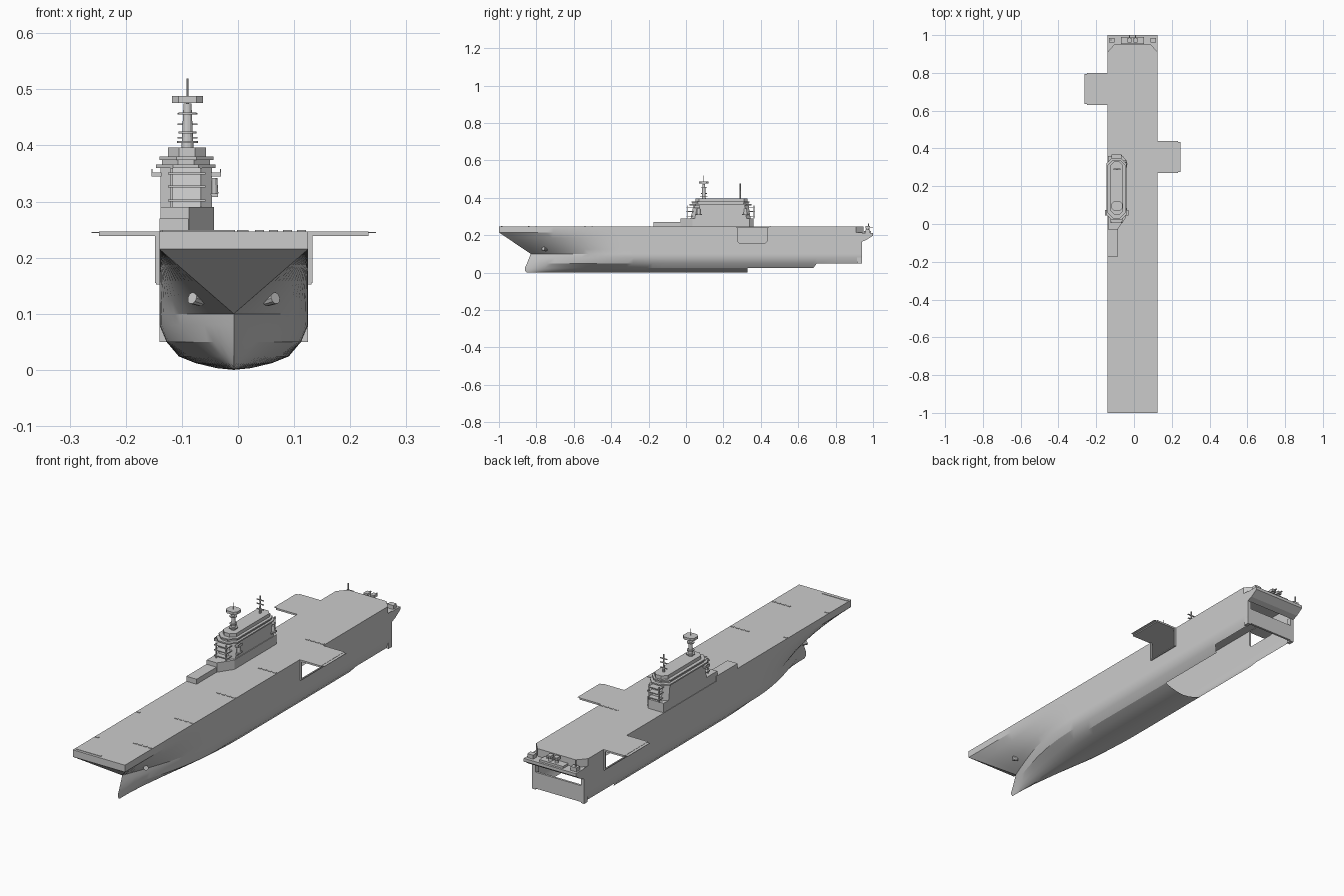
import bpy, bmesh, math

if "Cube" in bpy.data.objects:
    bpy.data.objects.remove(bpy.data.objects["Cube"])

CX, DECK = -0.0075, 0.247


def finish(name, bm, smooth=None):
    bmesh.ops.remove_doubles(bm, verts=bm.verts, dist=1e-5)
    bmesh.ops.recalc_face_normals(bm, faces=bm.faces)
    me = bpy.data.meshes.new(name)
    bm.to_mesh(me)
    bm.free()
    ob = bpy.data.objects.new(name, me)
    bpy.context.collection.objects.link(ob)
    if smooth:
        bpy.ops.object.select_all(action='DESELECT')
        ob.select_set(True)
        bpy.context.view_layer.objects.active = ob
        bpy.ops.object.shade_smooth_by_angle(angle=math.radians(smooth))
    return ob


def prism(name, pts, z0, z1, top=None):
    """Extrude an outline from z0 to z1, optionally to a different top outline."""
    bm = bmesh.new()
    lo = [bm.verts.new((x, y, z0)) for x, y in pts]
    hi = [bm.verts.new((x, y, z1)) for x, y in (top or pts)]
    n = len(pts)
    bm.faces.new(lo)
    bm.faces.new(hi)
    for i in range(n):
        bm.faces.new((lo[i], lo[(i + 1) % n], hi[(i + 1) % n], hi[i]))
    return finish(name, bm)


def box(name, x0, x1, y0, y1, z0, z1):
    return prism(name, [(x0, y0), (x1, y0), (x1, y1), (x0, y1)], z0, z1)


def cyl(name, x, y, z0, z1, r, r2=None, n=12):
    ring = lambda q: [(x + q * math.cos(2 * math.pi * i / n), y + q * math.sin(2 * math.pi * i / n)) for i in range(n)]
    return prism(name, ring(r), z0, z1, ring(r2 or r))


def house(x0, x1, y0, y1, c):
    """Outline with chamfered corners."""
    return [(x0 + c, y0), (x1 - c, y0), (x1, y0 + c), (x1, y1 - c),
            (x1 - c, y1), (x0 + c, y1), (x0, y1 - c), (x0, y0 + c)]


# hull shell: levels are (z, half beam, stem y, stem half width)
LEVELS = [(0.0, 0.0, -.85, 0), (.003, .03, -.855, 0), (.012, .068, -.862, 0), (.024, .098, -.862, 0), (.05, .12, -.85, 0),
          (.08, .1325, -.838, 0), (.10, .1325, -.83, 0)]
for z in (.125, .155, .185, .215):
    t = (z - .1) / .115
    LEVELS.append((z, .1325, -.83 - .17 * t, .1325 * t))
LEVELS.append((DECK, .1325, -1.0, .1325))
NB = 24
AFT = [.27, .33, .44, .63, .68, .70, .80, .91, .94]
bm = bmesh.new()
grid = {}
for s in (-1, 1):
    for k, (z, b, y0, h0) in enumerate(LEVELS):
        yfull = -.1 if z < .05 else -.3
        for i in range(NB + 1 + len(AFT)):
            y = y0 * (1 - (i / NB)) if i <= NB else AFT[i - NB - 1]
            t = min(1, (y - y0) / (yfull - y0))
            h = h0 + (b - h0) * math.sin(t * math.pi / 2)
            grid[s, k, i] = bm.verts.new((CX + s * h, y, z))


def quad(vs):
    bm.faces.new(vs)


last = NB + len(AFT)
for k in range(len(LEVELS) - 1):
    z = LEVELS[k][0]
    for s in (-1, 1):
        for i in range(last):
            ya = -1 if i < NB else ([0] + AFT)[i - NB]
            lift = (ya >= .33 and z < .024) or (ya >= .70 and z < .05)
            opening = z >= .155 and ((s > 0 and .27 <= ya < .44) or (s < 0 and .63 <= ya < .80))
            notch = ya >= .91 and z >= .215
            if lift or opening or notch:
                continue
            if ya == .68 and z == .024:
                quad((grid[s, k, i], grid[s, k + 1, i + 1], grid[s, k + 1, i]))
                continue
            quad((grid[s, k, i], grid[s, k, i + 1], grid[s, k + 1, i + 1], grid[s, k + 1, i]))
    # bow plate closing the two sides
    if z >= .10:
        quad((grid[-1, k, 0], grid[1, k, 0], grid[1, k + 1, 0], grid[-1, k + 1, 0]))
bmesh.ops.dissolve_degenerate(bm, dist=1e-5, edges=bm.edges)
finish("hull", bm, 25)

XL, XR = CX - .1325, CX + .1325
# flight deck with clipped aft corners
prism("flight_deck", [(XL, -1), (XR, -1), (XR, .91), (XR - .035, .95), (XL + .035, .95), (XL, .91)], DECK - .006, DECK)
prism("aft_deck_wall", [(XL, .908), (XR, .908), (XR, .91), (XR - .035, .95), (XL + .035, .95), (XL, .91)], .205, DECK - .006)

# stern gallery overhang, gate and gate posts
bm = bmesh.new()
prof = [(.94, .165), (.965, .175), (1.0, .198), (1.0, .212), (.91, .212), (.91, .2), (.94, .2)]
a = [bm.verts.new((XL, y, z)) for y, z in prof]
b = [bm.verts.new((XR, y, z)) for y, z in prof]
bm.faces.new(a)
bm.faces.new(b)
for i in range(len(prof)):
    j = (i + 1) % len(prof)
    bm.faces.new((a[i], a[j], b[j], b[i]))
finish("stern_gallery", bm)
box("stern_gate", XL, XR, .93, .94, .055, .13)
for s in (-1, 1):
    x = CX + s * .124
    box("stern_post", x - .0085, x + .0085, .915, .94, .05, .17)
    box("gallery_locker", CX + s * .11 - .015, CX + s * .11 + .015, .96, .985, .212, .23)
    # deck gun pair at the stern
    gx = CX + s * .016
    cyl("gun_base", gx, .972, .212, .236, .009, .007)
    box("gun_mount", gx - .010, gx + .010, .96, .985, .236, .249)
    box("gun_barrel", gx - .002, gx + .002, .985, 1.0, .241, .245)
box("gun_platform", CX - .06, CX + .06, .952, .99, .212, .222)
cyl("stern_mast", XL + .018, .975, .23, .262, .003)

# aircraft elevators: platform, outer net and side guides
for s, edge, y0, y1 in ((-1, XL, .63, .80), (1, XR, .27, .44)):
    x = lambda d: edge + s * d
    box("elevator_platform", min(edge, x(.108)), max(edge, x(.108)), y0, y1, .239, DECK)
    box("elevator_net", min(x(.108), x(.121)), max(x(.108), x(.121)), y0 + .005, y1 - .005, .244, .246)
    for y in (y0 + .003, y1 - .003):
        box("elevator_guide", min(edge, x(.008)), max(edge, x(.008)), y - .003, y + .003, .155, .24)
        d = .016 if y < (y0 + y1) / 2 else -.016
        bm = bmesh.new()
        bm.faces.new([bm.verts.new((edge, yy, zz)) for yy, zz in ((y, .155), (y + d, .155), (y, .171))])
        finish("opening_corner", bm)
    box("opening_sill", min(edge, x(.006)), max(edge, x(.006)), y0, y1, .152, .157)

# anchors
for s in (-1, 1):
    ob = cyl("anchor", 0, 0, -.012, .012, .009, .011, 10)
    ob.rotation_euler = (math.radians(75), 0, s * math.radians(45))
    ob.location = (CX + s * .066, -.755, .125)

# island: low forward house, angled base, tower, bridge and roof house
box("island_low_house", -.14, -.088, -.175, -.02, DECK, .27)
prism("island_base", [(-.138, -.03), (-.087, -.03), (-.043, .035), (-.043, .34), (-.06, .36), (-.138, .36)], DECK, .29)
prism("island_tower", house(-.138, -.046, .025, .345, .022), .29, .36, house(-.138, -.046, .04, .335, .022))
prism("bridge", house(-.146, -.04, .02, .35, .03), .36, .366)
prism("bridge_windows", house(-.135, -.05, .035, .335, .028), .366, .374)
prism("bridge_roof", house(-.14, -.044, .03, .34, .03), .374, .38)
prism("roof_house", house(-.125, -.057, .05, .33, .02), .38, .396)
for s, x in ((-1, -.145), (1, -.039)):
    box("bridge_wing", x - .009, x + .009, .045, .075, .345, .352)
    box("bridge_wing_rail", x + s * .008 - .001, x + s * .008 + .001, .045, .075, .345, .358)
# stacked balconies fore and aft, side sponsons
for z in (.30, .325, .348):
    box("front_balcony", -.125, -.058, .004, .04, z, z + .004)
    box("aft_balcony", -.12, -.065, .33, .368, z, z + .004)
for y in (.01, .363):
    for x in (-.118, -.066):
        box("balcony_post", x - .002, x + .002, y - .002, y + .002, .29, .36)
for y in (.05, .30):
    box("side_sponson", -.06, -.036, y, y + .035, .308, .314)
    cyl("side_dome", -.045, y + .018, .314, .342, .010, .008)

# main mast with platforms and radar
MX, MY = -.09, .095
cyl("main_mast", MX, MY, .39, .475, .011, .007)
for z, r in ((.404, .019), (.421, .016), (.455, .016)):
    cyl("mast_platform", MX, MY, z, z + .004, r)
prism("radar_head", house(MX - .028, MX + .028, MY - .026, MY + .026, .012), .476, .488)
cyl("mast_pole", MX, MY, .488, .519, .0015, n=6)
# aft mast
cyl("aft_mast", MX, .29, .39, .476, .005, .003, 8)
for z in (.412, .436, .455):
    box("aft_mast_yard", MX - .018, MX + .018, .287, .293, z, z + .003)

# deck tie-down strips and bow edge strip
for y in (.45, .105, -.195, -.5, -.8):
    for x in (.03, .055, .08, .105):
        box("deck_strip", x, x + .016, y - .004, y + .004, DECK, DECK + .002)
box("bow_strip", -.135, -.005, -.988, -.98, DECK, DECK + .002)
for y in (-.84, -.54):
    box("deck_hatch", -.138, -.12, y - .004, y + .004, DECK, DECK + .002)
